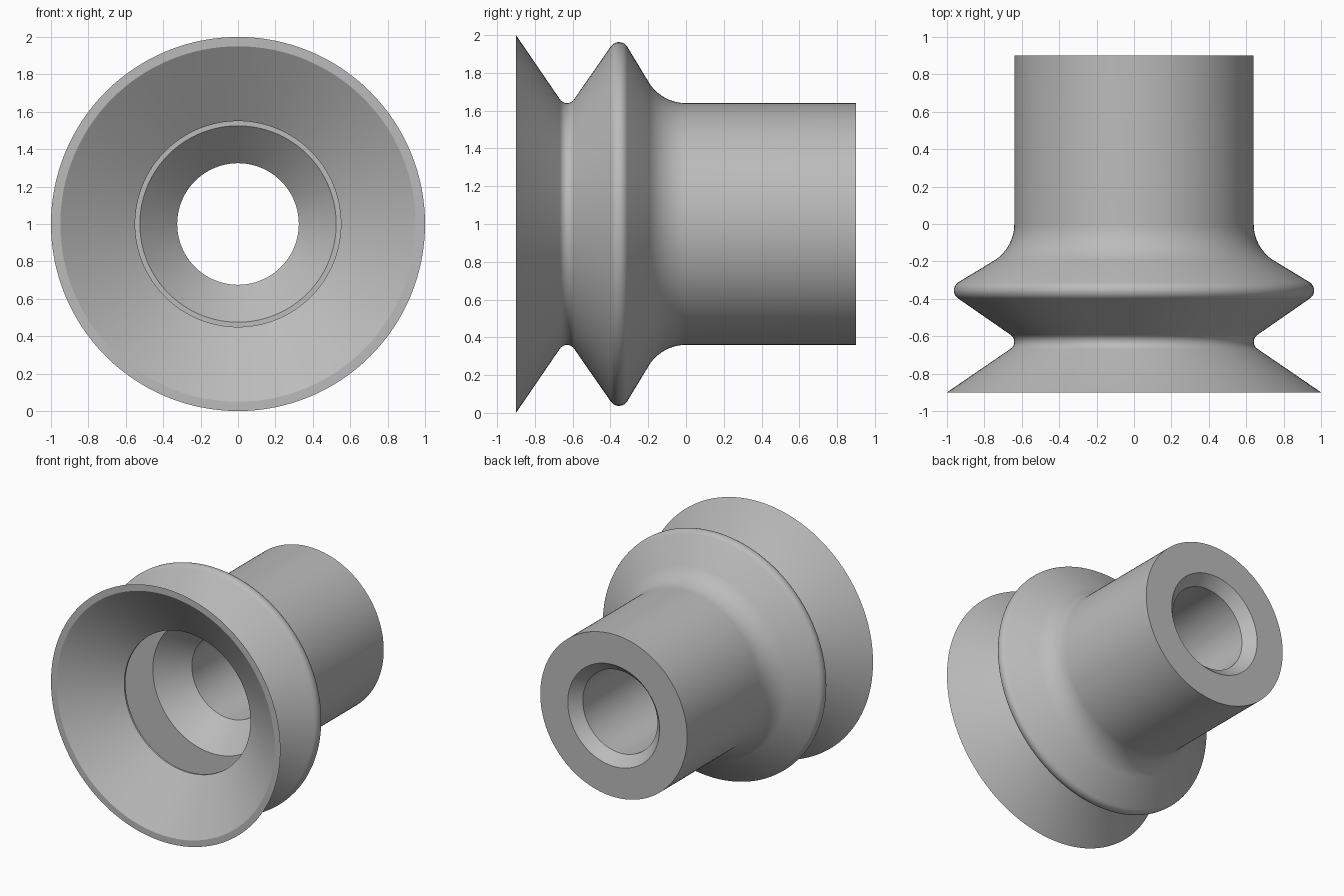
import bpy
import bmesh
import math

cube = bpy.data.objects.get("Cube")
if cube:
    bpy.data.objects.remove(cube, do_unlink=True)

SEGMENTS = 128
SLOPE = math.radians(55.3)


def material(name, rgb):
    mat = bpy.data.materials.new(name)
    mat.use_nodes = True
    mat.diffuse_color = (*rgb, 1)
    mat.node_tree.nodes["Principled BSDF"].inputs["Base Color"].default_value = (*rgb, 1)
    return mat


def arc(r, y, radius, start, end, steps):
    """Profile points (r, y) on a fillet; angle zero points outward."""
    angles = [start + (end - start) * i / steps for i in range(steps + 1)]
    return [(r + radius * math.cos(a), y + radius * math.sin(a)) for a in angles]


def revolve(name, profile, mat):
    """Turn a closed (r, y) profile about the horizontal axis at z = 1."""
    bm = bmesh.new()
    rings = []
    for i in range(SEGMENTS):
        a = math.tau * i / SEGMENTS
        rings.append([bm.verts.new((r * math.cos(a), y, 1 + r * math.sin(a)))
                      for r, y in profile])
    count = len(profile)
    for i in range(SEGMENTS):
        here, there = rings[i], rings[(i + 1) % SEGMENTS]
        for j in range(count):
            k = (j + 1) % count
            bm.faces.new((here[j], here[k], there[k], there[j]))
    bmesh.ops.recalc_face_normals(bm, faces=bm.faces)
    mesh = bpy.data.meshes.new(name)
    bm.to_mesh(mesh)
    bm.free()
    mesh.materials.append(mat)
    obj = bpy.data.objects.new(name, mesh)
    bpy.context.collection.objects.link(obj)
    bpy.ops.object.select_all(action="DESELECT")
    obj.select_set(True)
    bpy.context.view_layer.objects.active = obj
    bpy.ops.object.shade_smooth_by_angle(angle=math.radians(25))
    return obj


# Outside: lip, rounded groove, rounded bellows ridge, shoulder, neck
outside = [(1.0, -0.9)]
outside += arc(0.685, -0.63, 0.045, math.pi + SLOPE, math.pi - SLOPE, 8)
outside += arc(0.911, -0.355, 0.052, -SLOPE, SLOPE, 8)
outside += arc(0.872, 0.0, 0.232, math.pi + SLOPE, math.pi, 12)
outside += [(0.64, 0.9)]

# Inside: chamfered bore, funnel, flat step, bellows cavity, throat, lip
inside = [(0.40, 0.9), (0.325, 0.82), (0.325, -0.11), (0.525, -0.31),
          (0.925, -0.31), (0.895, -0.37), (0.55, -0.615), (0.55, -0.63), (0.95, -0.9)]

rubber = material("grey rubber", (0.5, 0.5, 0.5))
revolve("bellows_suction_cup", outside + inside, rubber)
